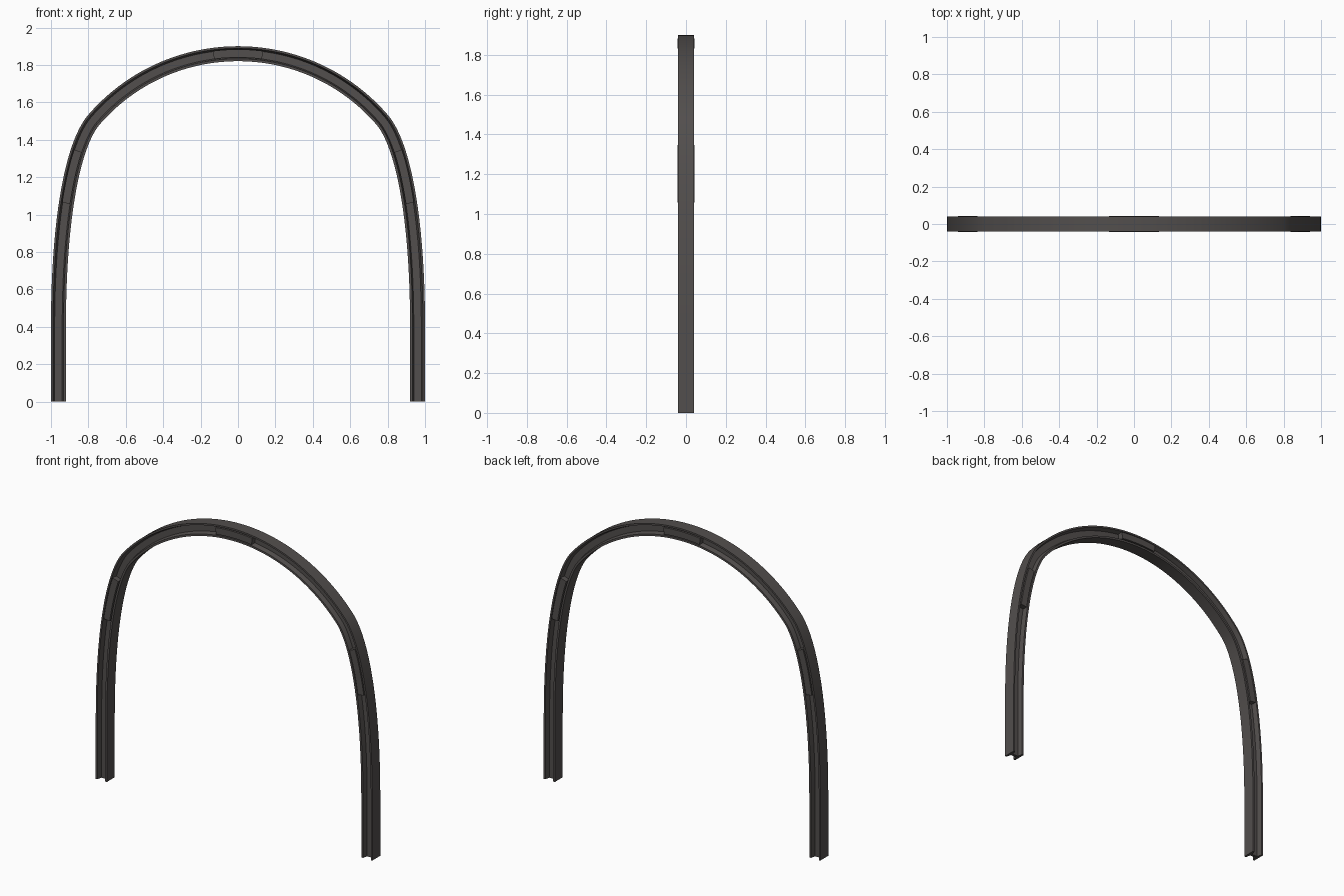
import bpy, bmesh, math
from mathutils import Vector

if "Cube" in bpy.data.objects:
    bpy.data.objects.remove(bpy.data.objects["Cube"])

steel = bpy.data.materials.new("dark_steel")
steel.diffuse_color = (0.085, 0.077, 0.074, 1)
steel.use_nodes = True
steel.node_tree.nodes["Principled BSDF"].inputs["Base Color"].default_value = steel.diffuse_color


def bezier(p0, p1, p2, p3, n):
    pts = []
    for i in range(n):
        t = i / n
        s = 1 - t
        pts.append(p0 * s**3 + p1 * 3 * s * s * t + p2 * 3 * s * t * t + p3 * t**3)
    return pts


# Outer arch line in (x, z): straight foot, easing haunch, round crown
R, A = 1.057, math.asin(0.8 / 1.057)
top = 1.9
j = Vector((-R * math.sin(A), top - R + R * math.cos(A)))
tangent = Vector((math.cos(A), math.sin(A)))
half = [Vector((-1, 0)), Vector((-1, 0.2))]
half += bezier(Vector((-1, 0.4)), Vector((-1, 0.95)), j - tangent * 0.2, j, 48)
for i in range(41):
    a = -A * (1 - i / 40)
    half.append(Vector((R * math.sin(a), top - R + R * math.cos(a))))
path = half + [Vector((-p.x, p.y)) for p in reversed(half[:-1])]

# Each frame holds a point and its inward normal
frames = []
for i, p in enumerate(path):
    d = (path[min(i + 1, len(path) - 1)] - path[max(i - 1, 0)]).normalized()
    if i in (0, len(path) - 1):
        d.x = 0
    frames.append((p, Vector((d.y, -d.x))))


def sweep(name, section, frs):
    """Sweep a closed (depth, y) section along the frames and cap the ends."""
    bm = bmesh.new()
    rings = []
    for p, n in frs:
        rings.append([bm.verts.new((p.x + n.x * u, y, p.y + n.y * u)) for u, y in section])
    k = len(section)
    for a, b in zip(rings, rings[1:]):
        for i in range(k):
            bm.faces.new((a[i], a[(i + 1) % k], b[(i + 1) % k], b[i]))
    bm.faces.new(rings[0])
    bm.faces.new(rings[-1])
    bmesh.ops.recalc_face_normals(bm, faces=bm.faces)
    me = bpy.data.meshes.new(name)
    bm.to_mesh(me)
    bm.free()
    ob = bpy.data.objects.new(name, me)
    bpy.context.collection.objects.link(ob)
    me.materials.append(steel)
    bpy.ops.object.select_all(action='DESELECT')
    ob.select_set(True)
    bpy.context.view_layer.objects.active = ob
    bpy.ops.object.shade_smooth_by_angle(angle=math.radians(20))
    return ob


# I-beam section with tapered flanges
W, D, web = 0.041, 0.08, 0.009
side = [(0, W), (0.011, W), (0.02, web), (D - 0.02, web), (D - 0.013, W), (D, W)]
sweep("arch_beam", side + [(u, -y) for u, y in reversed(side)], frames)

# Splice plates seated in the beam recess on both faces
spots = {
    "crown_splice": lambda p: abs(p.x) < 0.147,
    "left_splice": lambda p: p.x < 0 and 1.05 < p.y < 1.36,
    "right_splice": lambda p: p.x > 0 and 1.05 < p.y < 1.36,
}
for name, inside in spots.items():
    frs = [f for f in frames if inside(f[0])]
    for face, s in (("front", -1), ("back", 1)):
        sec = [(0.017, s * 0.006), (0.017, s * 0.0435), (0.06, s * 0.0435), (0.06, s * 0.006)]
        sweep(name + "_plate_" + face, sec, frs)
